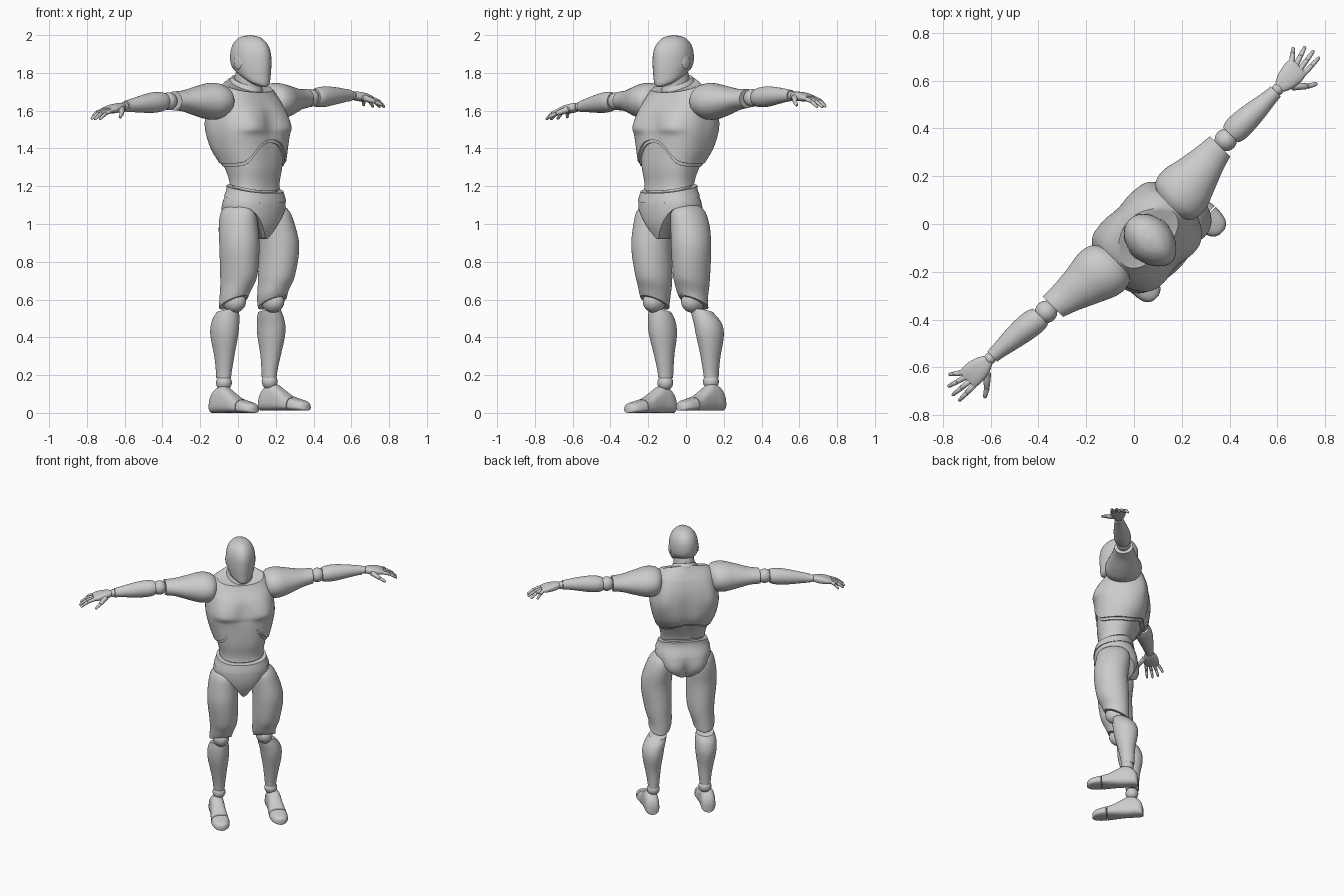
import bpy, bmesh, math
from math import sin, cos, pi, exp
from mathutils import Vector, Matrix

if "Cube" in bpy.data.objects:
    bpy.data.objects.remove(bpy.data.objects["Cube"])

grey = bpy.data.materials.new("light_grey")
grey.use_nodes = True
grey.diffuse_color = (0.6, 0.6, 0.6, 1)
grey.node_tree.nodes["Principled BSDF"].inputs["Base Color"].default_value = (0.6, 0.6, 0.6, 1)

TURN = Matrix.Rotation(pi / 4, 4, 'Z')   # the figure stands turned to its left
SEG = 48


def finish(name, bm):
    bmesh.ops.recalc_face_normals(bm, faces=bm.faces)
    bm.transform(TURN)
    me = bpy.data.meshes.new(name)
    bm.to_mesh(me)
    bm.free()
    ob = bpy.data.objects.new(name, me)
    bpy.context.collection.objects.link(ob)
    me.materials.append(grey)
    bpy.ops.object.select_all(action='DESELECT')
    ob.select_set(True)
    bpy.context.view_layer.objects.active = ob
    bpy.ops.object.shade_smooth_by_angle(angle=math.radians(42))


def skin(name, rings, low=None, high=None):
    """Closed skin over a stack of rings, capped by a fan at each end."""
    bm = bmesh.new()
    loops = [[bm.verts.new(p) for p in r] for r in rings]
    n = len(loops[0])
    for a, b in zip(loops, loops[1:]):
        for i in range(n):
            bm.faces.new((a[i], a[(i + 1) % n], b[(i + 1) % n], b[i]))
    for loop, tip in ((loops[0], low), (loops[-1], high)):
        c = bm.verts.new(tip or sum((v.co for v in loop), Vector()) / n)
        for i in range(n):
            bm.faces.new((loop[i], loop[(i + 1) % n], c))
    finish(name, bm)


def spline(rows, k):
    """Smooth value of a table at key k (first column)."""
    k = min(max(k, rows[0][0]), rows[-1][0])
    i = max(j for j in range(len(rows) - 1) if rows[j][0] <= k)

    def slope(j, c):
        p, q = rows[max(j - 1, 0)], rows[min(j + 1, len(rows) - 1)]
        return (q[c] - p[c]) / (q[0] - p[0])
    p, q = rows[i], rows[i + 1]
    h = q[0] - p[0]
    t = (k - p[0]) / h
    return [p[c] * (1 + 2 * t) * (1 - t) ** 2 + q[c] * t * t * (3 - 2 * t)
            + h * t * (1 - t) * ((1 - t) * slope(i, c) - t * slope(i + 1, c))
            for c in range(1, len(p))]


def rounded(a, n=2.0):
    def f(v):
        return math.copysign(abs(v) ** (2 / n), v)
    return f(sin(a)), f(cos(a))


def loft(name, rows, place, steps=20, n=2.0, segs=SEG, lo=None, hi=None):
    lo = rows[0][0] if lo is None else lo
    hi = rows[-1][0] if hi is None else hi
    rings = []
    for j in range(steps + 1):
        k = lo + (hi - lo) * j / steps
        v = spline(rows, k)
        rings.append([place(k, v, *rounded(2 * pi * i / segs, n)) for i in range(segs)])
    skin(name, rings)


def ball(name, p, r, squash=(1, 1, 1)):
    bm = bmesh.new()
    m = Matrix.Translation(p) @ Matrix.Diagonal((*squash, 1))
    bmesh.ops.create_uvsphere(bm, u_segments=24, v_segments=14, radius=r, matrix=m)
    finish(name, bm)


def capsule(name, p, q, r1, r2):
    d = (q - p).normalized()
    u = d.cross(Vector((0, 0, 1))).normalized()
    w = u.cross(d)
    rings = []
    for t, s in ((-.06, .6), (.05, 1), (.5, 1), (.93, 1), (1.03, .6)):
        r = (r1 + (r2 - r1) * t) * s
        rings.append([p.lerp(q, t) + (u * cos(a) + w * sin(a)) * r
                      for a in (2 * pi * i / 12 for i in range(12))])
    skin(name, rings)


def bump(x, mid, width):
    return exp(-((x - mid) / width) ** 2)


# Torso: height, forward centre, half width, half depth, squareness
BODY = [(.9, .13, .1, .08, 2), (1.0, .12, .165, .135, 2.1), (1.1, .12, .186, .145, 2.2),
        (1.2, .125, .16, .122, 2.3), (1.3, .115, .177, .142, 2.4), (1.4, .085, .208, .172, 2.5),
        (1.5, .075, .224, .178, 2.7), (1.6, .065, .212, .162, 2.6), (1.68, .05, .192, .125, 2.4),
        (1.72, .05, .165, .105, 2.2), (1.75, .05, .12, .09, 2), (1.78, .05, .078, .075, 2)]


def body_point(a, z, inset):
    f, b, d, n = spline(BODY, z)
    x, y = rounded(a, n)
    m = abs(math.remainder(a, 2 * pi))
    # pectorals, breastbone groove, shoulder blades, spine and seat
    edge = 1 / (1 + exp(-(z - 1.485) / .008))
    out = .022 * edge * bump(z, 1.5, .1) * bump(m, .5, .42)
    out -= .01 * bump(m, 0, .12) * bump(z, 1.53, .08)
    out += .014 * bump(m, 2.45, .3) * bump(z, 1.56, .1)
    out -= .012 * bump(m, pi, .14) * bump(z, 1.45, .18)
    out += .022 * bump(m, 2.6, .4) * bump(z, 1.02, .08)
    out -= .016 * bump(m, pi, .13) * bump(z, .99, .08)
    return Vector(((b - inset + out * .5) * x, -(f + (d - inset + out) * y), z))


def panel(name, lo, hi, inset=0, steps=40, low=None):
    """Torso shell between two edges that vary around the body."""
    rings = []
    for j in range(-1, steps + 2):
        t = min(max(j / steps, 0), 1)
        lip = .012 if j in (-1, steps + 1) else 0
        ring = []
        for i in range(96):
            a = 2 * pi * i / 96
            m = abs(math.remainder(a, 2 * pi))
            ring.append(body_point(a, lo(m) + (hi(m) - lo(m)) * t, inset + lip))
        rings.append(ring)
    skin(name, rings, low)


def rib_edge(m):
    return 1.32 + .125 * bump(m, 0, .6) + .05 * bump(m, pi, .6)


def waist(m):
    return 1.2 - .025 * cos(m)


def leg_opening(m):
    return 1.09 - .17 * bump(m, 0, .48) - .14 * bump(m, pi, .85)


def belt(m):
    return max(waist(m) - .065, leg_opening(m) + .02)


panel("chest", rib_edge, lambda m: 1.737 - .04 * cos(m))
panel("rib_trim", lambda m: rib_edge(m) - .016, lambda m: rib_edge(m) + .01, .008, 4)
panel("abdomen", waist, lambda m: rib_edge(m) + .02, .016, 20)
panel("waist_core", lambda m: waist(m) - .04, lambda m: waist(m) + .03, .03, 4)
panel("belt", belt, lambda m: waist(m) - .012, 0, 8)
panel("pelvis", leg_opening, lambda m: belt(m) + .005, .005, 24, Vector((0, -.12, .92)))

# Neck and collar, sloping down to the front
NECK = [(1.66, .06, .072, .076, .35), (1.74, .07, .068, .072, .4), (1.82, .09, .066, .07, .3)]
COLLAR = [(1.715, .058, .085, .094, .4), (1.735, .06, .085, .092, .4), (1.757, .064, .074, .08, .4)]


def sloped(z, v, x, y):
    f, b, d, tilt = v
    return Vector((b * x, -(f + d * y), z - tilt * d * y))


loft("neck", NECK, sloped)
loft("collar", COLLAR, sloped, 8)

# Head with a narrow face
HEAD = [(1.748, .135, .04, .06, .4), (1.765, .128, .066, .088, .36), (1.8, .112, .084, .11, .16),
        (1.85, .101, .094, .124, 0), (1.91, .097, .092, .123, 0), (1.955, .094, .077, .104, 0),
        (1.985, .091, .05, .07, 0), (1.996, .09, .026, .037, 0), (2.0, .09, .003, .004, 0)]


def face(z, v, x, y):
    p = sloped(z, v, x, y)
    p.x *= 1 - .18 * max(y, 0) ** 2
    return p


loft("head", HEAD, face, 44)
for s, side in ((1, "left"), (-1, "right")):
    ball(side + "_ear", Vector((s * .09, -.09, 1.855)), .03, (.3, 1, 1.2))

# Arms: reach, half depth, half height
UPPER = [(.16, .08, .07), (.19, .112, .09), (.25, .12, .097), (.33, .098, .08),
         (.42, .073, .056), (.485, .06, .05)]
FORE = [(.55, .045, .045), (.575, .054, .052), (.63, .054, .054), (.7, .046, .046),
        (.78, .033, .034), (.812, .03, .03)]
PALM = [(.835, .026, .02), (.87, .042, .024), (.92, .05, .022), (.955, .046, .014)]
# Arm centre line: reach, forward, height
LINE = {1: [(.15, .052, 1.65), (.3, .045, 1.65), (.52, .023, 1.667), (.82, .027, 1.68), (1.05, .015, 1.65)],
        -1: [(.15, .052, 1.65), (.3, .038, 1.65), (.52, 0, 1.65), (.82, -.028, 1.622), (1.05, -.035, 1.585)]}
FINGERS = [("little", -.038, -.068, .992), ("ring", -.013, -.034, 1.03),
           ("middle", .012, .004, 1.043), ("index", .037, .04, 1.04)]

for s, side in ((1, "left"), (-1, "right")):
    def at(x, f=0, h=0):
        c = spline(LINE[s], x)
        return Vector((s * x, -(c[0] + f), c[1] + h))

    def arm_ring(x, v, c, d):
        return at(x, v[0] * c, v[1] * d)

    loft(side + "_upper_arm", UPPER, arm_ring, 24)
    loft(side + "_forearm", FORE, arm_ring, 20)
    loft(side + "_palm", PALM, arm_ring, 12, 2.6)
    ball(side + "_elbow", at(.52), .047)
    ball(side + "_wrist", at(.823), .025)
    for name, f0, f1, tip in FINGERS:
        knuckle, end = at(.952, f0, -.002), at(tip, f1, -.032)
        mid = knuckle.lerp(end, .5) + Vector((0, 0, .008))
        ball(f"{side}_{name}_knuckle", knuckle, .0115)
        capsule(f"{side}_{name}_finger_base", knuckle, mid, .0115, .0105)
        capsule(f"{side}_{name}_finger_tip", mid, end, .0105, .007)
    root, joint, end = at(.875, .035, -.006), at(.92, .082, -.022), at(.955, .105, -.036)
    capsule(side + "_thumb_base", root, joint, .018, .012)
    capsule(side + "_thumb_tip", joint, end, .012, .008)

# Legs: height, forward, half width, half depth, tilt
THIGH = [(.585, .1, .07, .083, -.45), (.63, .108, .077, .09, -.3), (.72, .123, .09, .105, -.05),
         (.88, .135, .1, .112, 0), (1.0, .125, .092, .112, 0), (1.07, .122, .076, .1, 0),
         (1.1, .12, .05, .07, 0)]
CALF = [(.185, .022, .036, .042, 0), (.22, .024, .039, .045, 0), (.3, .03, .05, .056, 0),
        (.42, .035, .069, .08, 0), (.49, .045, .069, .077, -.05), (.54, .058, .058, .062, -.2)]
# Foot: forward, half width, height
FOOT = [(-.047, .022, .06), (-.035, .04, .095), (0, .048, .13), (.05, .048, .14), (.1, .05, .112),
        (.15, .055, .082), (.2, .058, .066), (.25, .05, .054), (.275, .034, .044), (.285, .014, .034)]
# Sideways centre of each leg by height
STANCE = {1: [(0, .23), (.17, .212), (.45, .21), (.6, .155), (.7, .163), (.9, .172), (1.1, .13)],
          -1: [(0, -.148), (.17, -.13), (.45, -.138), (.6, -.132), (.7, -.118), (.9, -.125), (1.1, -.12)]}

for s, side in ((1, "left"), (-1, "right")):
    lift = .012 if s > 0 else 0

    def mid_x(z):
        return spline(STANCE[s], z)[0]

    def leg_ring(z, v, x, y):
        return sloped(z, v, x, y) + Vector((mid_x(z), 0, 0))

    def foot_ring(f, v, x, y):
        w, h = v
        return Vector((mid_x(0) + s * .03 * (f - .1) + w * x * (1 - .12 * y), -f, lift + h / 2 * (1 + y)))

    loft(side + "_thigh", THIGH, leg_ring, 30)
    loft(side + "_calf", CALF, leg_ring, 24)
    ball(side + "_knee", Vector((mid_x(.6), -.105, .59)), .06, (.9, 1.15, 1))
    ball(side + "_ankle", Vector((mid_x(.17), -.025, .16 + lift / 2)), .042)
    loft(side + "_foot", FOOT, foot_ring, 24, 2.8, hi=.186)
    loft(side + "_toes", FOOT, foot_ring, 14, 2.8, lo=.191)
